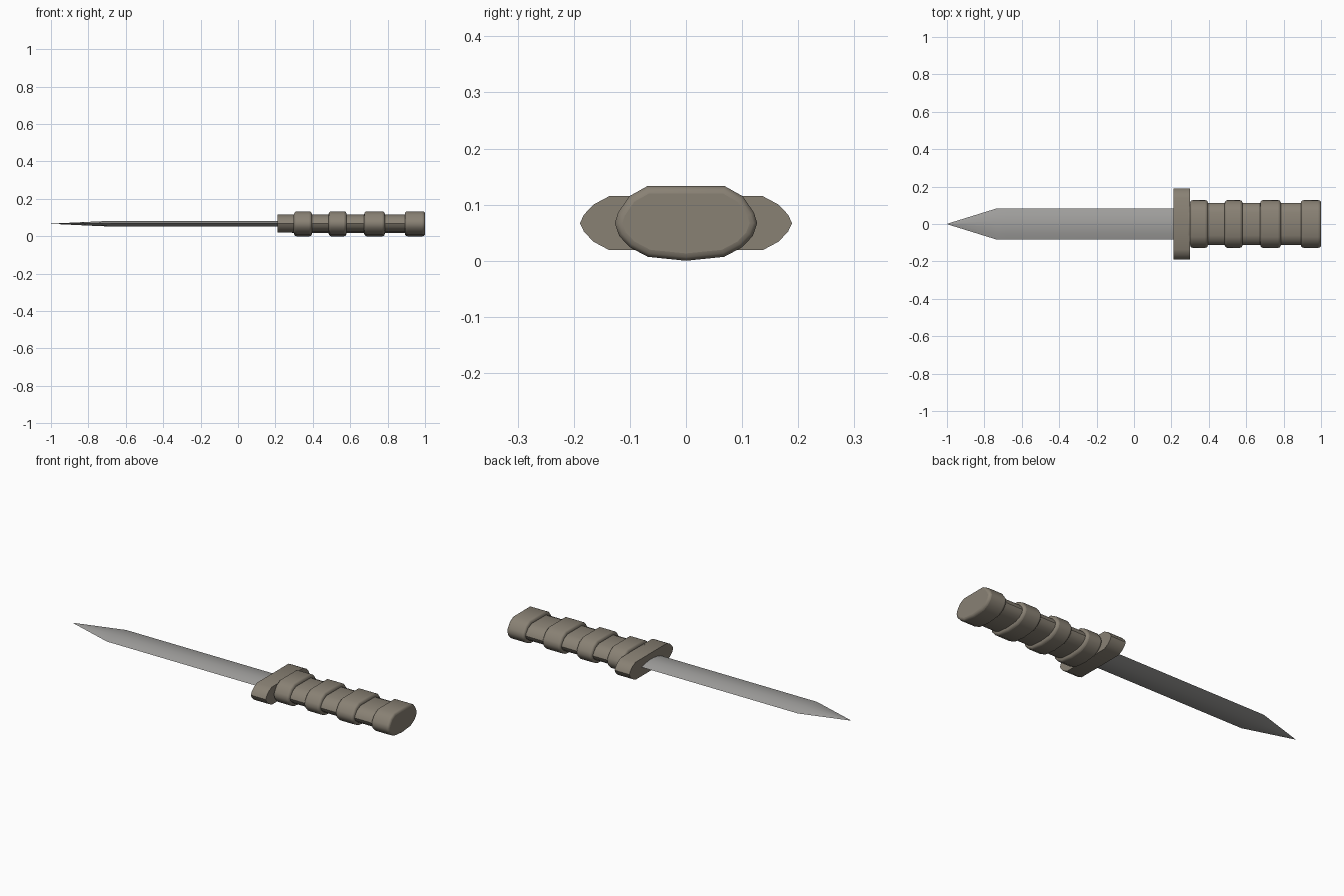
import bpy, bmesh, math

if "Cube" in bpy.data.objects:
    bpy.data.objects.remove(bpy.data.objects["Cube"])

CZ = 0.067  # height of the knife's long axis


def material(name, rgb):
    m = bpy.data.materials.new(name)
    m.diffuse_color = (*rgb, 1)
    m.use_nodes = True
    m.node_tree.nodes["Principled BSDF"].inputs["Base Color"].default_value = m.diffuse_color
    return m


BROWN = material("grip_brown", (0.25, 0.22, 0.175))
STEEL = material("blade_steel", (0.36, 0.355, 0.345))


def mirror_y(half):
    """Close a right-half (y, z) outline, listed top to bottom, across y = 0."""
    return half + [(-y, z) for y, z in reversed(half) if y > 0]


def loft(name, section, stations, mat, bevel=0, segments=2, angle=30):
    """Skin a section along x; stations are (x, y_scale, z_scale)."""
    bm = bmesh.new()
    loops = [[bm.verts.new((x, y * sy, CZ + z * sz)) for y, z in section]
             for x, sy, sz in stations]
    n = len(section)
    for a, b in zip(loops, loops[1:]):
        for i in range(n):
            j = (i + 1) % n
            bm.faces.new((a[i], a[j], b[j], b[i]))
    bm.faces.new(loops[0])
    bm.faces.new(loops[-1])
    bmesh.ops.remove_doubles(bm, verts=bm.verts, dist=1e-5)
    bmesh.ops.recalc_face_normals(bm, faces=bm.faces)
    me = bpy.data.meshes.new(name)
    bm.to_mesh(me)
    bm.free()
    me.materials.append(mat)
    ob = bpy.data.objects.new(name, me)
    bpy.context.collection.objects.link(ob)
    if bevel:
        mod = ob.modifiers.new("rounded_rims", 'BEVEL')
        mod.width, mod.segments = bevel, segments
        mod.limit_method, mod.angle_limit = 'ANGLE', math.radians(50)
    bpy.context.view_layer.objects.active = ob
    ob.select_set(True)
    bpy.ops.object.shade_smooth_by_angle(angle=math.radians(angle))
    ob.select_set(False)
    return ob


# Blade: thin lens section with sharp edges, tapering to a point
blade = mirror_y([(0.016, 0.0145), (0.052, 0.009), (0.083, 0),
                  (0.052, -0.009), (0.016, -0.0145)])
loft("blade", blade, [(-1, 0.01, 0.03), (-0.735, 1, 0.9), (-0.68, 1, 1),
                      (0.22, 1, 1)], STEEL)

# Guard: flat top and bottom with rounded ends
guard = mirror_y([(0.137, 0.048), (0.165, 0.033), (0.182, 0.015), (0.189, 0),
                  (0.182, -0.015), (0.165, -0.033), (0.137, -0.048)])
loft("guard", guard, [(0.21, 1, 1), (0.30, 1, 1)], BROWN)

# Grip: faceted oval core with four raised, rounded bands
oval = mirror_y([(0.069, 0.066), (0.101, 0.048), (0.121, 0.019), (0.127, 0),
                 (0.119, -0.023), (0.100, -0.043), (0.068, -0.060), (0, -0.067)])
loft("grip_core", oval, [(0.29, 0.89, 0.73), (0.97, 0.89, 0.73)], BROWN, angle=40)
bands = [(0.30, 0.395), (0.485, 0.58), (0.675, 0.785), (0.892, 1.0)]
for i, (x0, x1) in enumerate(bands):
    loft(f"grip_band_{i + 1}", oval, [(x0, 1, 1), (x1, 1, 1)], BROWN,
         bevel=0.013, segments=3, angle=40)
